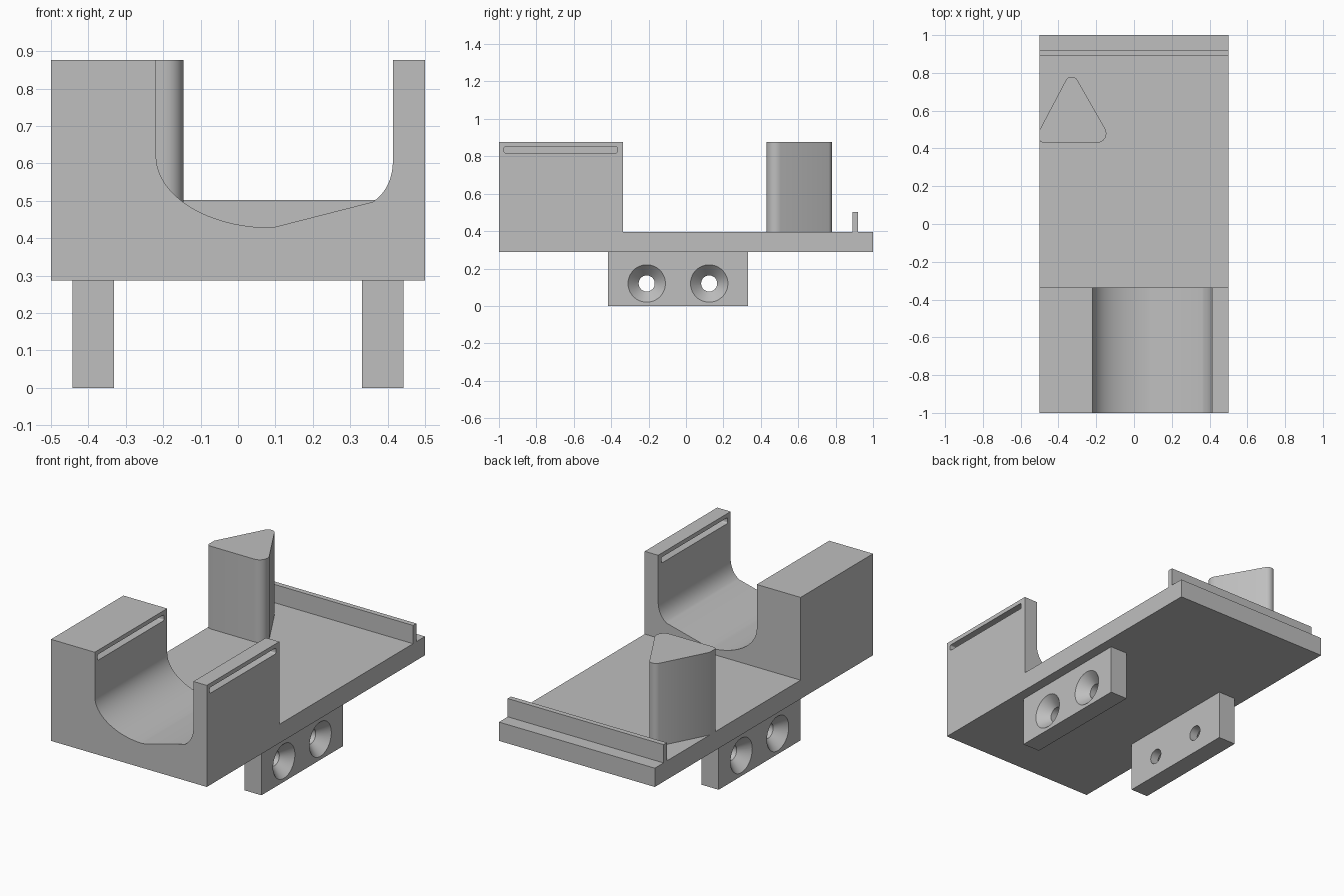
import bpy, bmesh, math
from mathutils import Vector

cube = bpy.data.objects.get("Cube")
if cube:
    bpy.data.objects.remove(cube, do_unlink=True)

grey = bpy.data.materials.new("plain grey")
grey.use_nodes = True
grey.diffuse_color = (0.52, 0.52, 0.52, 1)
grey.node_tree.nodes["Principled BSDF"].inputs["Base Color"].default_value = (0.52, 0.52, 0.52, 1)


def place(axis, u, v, w):
    """Profile coordinates (u, v) with w along the extrusion axis."""
    return {"x": (w, u, v), "y": (u, w, v), "z": (u, v, w)}[axis]


def loft(name, rings, axis):
    """Solid through (profile, position) rings with capped ends."""
    bm = bmesh.new()
    loops = [[bm.verts.new(place(axis, u, v, w)) for u, v in pts] for pts, w in rings]
    n = len(loops[0])
    for a, b in zip(loops, loops[1:]):
        for i in range(n):
            j = (i + 1) % n
            bm.faces.new((a[i], a[j], b[j], b[i]))
    bm.faces.new(loops[0])
    bm.faces.new(loops[-1])
    bmesh.ops.recalc_face_normals(bm, faces=bm.faces)
    mesh = bpy.data.meshes.new(name)
    bm.to_mesh(mesh)
    bm.free()
    mesh.materials.append(grey)
    obj = bpy.data.objects.new(name, mesh)
    bpy.context.collection.objects.link(obj)
    return obj


def prism(name, pts, axis, lo, hi):
    return loft(name, [(pts, lo), (pts, hi)], axis)


def rect(u0, u1, v0, v1):
    return [(u0, v0), (u1, v0), (u1, v1), (u0, v1)]


def circle(u, v, r, n=48):
    return [(u + r * math.cos(math.tau * i / n), v + r * math.sin(math.tau * i / n)) for i in range(n)]


def rounded(corners, radii, steps=8):
    """Counter-clockwise polygon with filleted corners."""
    out = []
    for i, r in enumerate(radii):
        p = Vector(corners[i])
        a = (Vector(corners[i - 1]) - p).normalized()
        b = (Vector(corners[(i + 1) % len(corners)]) - p).normalized()
        half = a.angle(b) / 2
        centre = p + (a + b).normalized() * r / math.sin(half)
        start = p + a * r / math.tan(half) - centre
        turn = math.pi - 2 * half
        for k in range(steps + 1):
            t = turn * k / steps
            c, s = math.cos(t), math.sin(t)
            out.append((centre.x + start.x * c - start.y * s, centre.y + start.x * s + start.y * c))
    return out


def combine(obj, tool, operation):
    """Apply a boolean and discard the tool."""
    mod = obj.modifiers.new("cut", "BOOLEAN")
    mod.operation, mod.object, mod.solver = operation, tool, "EXACT"
    bpy.context.view_layer.objects.active = obj
    bpy.ops.object.modifier_apply(modifier=mod.name)
    bpy.data.objects.remove(tool, do_unlink=True)


def finish(obj):
    bm = bmesh.new()
    bm.from_mesh(obj.data)
    bmesh.ops.remove_doubles(bm, verts=bm.verts, dist=1e-5)
    bmesh.ops.dissolve_limit(bm, angle_limit=0.001, verts=bm.verts, edges=bm.edges)
    bm.to_mesh(obj.data)
    bm.free()
    bpy.ops.object.select_all(action="DESELECT")
    obj.select_set(True)
    bpy.context.view_layer.objects.active = obj
    bpy.ops.object.shade_smooth_by_angle(angle=math.radians(30))


BOTTOM, DECK, TOP = 0.287, 0.396, 0.876
BLOCK_BACK = -0.336

# Deck plate with the thin rail near its back edge
deck_profile = [(-1, BOTTOM), (1, BOTTOM), (1, DECK), (0.92, DECK), (0.92, 0.502),
                (0.89, 0.502), (0.89, DECK), (-1, DECK)]
body = prism("deck_and_cradle", deck_profile, "x", -0.5, 0.5)

# Cradle block: elliptical left side, sloped floor, small curve on the right
trough = [(-0.219, TOP)]
for i in range(25):
    t = math.pi / 2 * i / 24
    trough.append((0.09 - 0.309 * math.cos(t), 0.62 - 0.192 * math.sin(t)))
p, q, r = Vector((0.36, 0.497)), Vector((0.41, 0.53)), Vector((0.414, 0.6))
for i in range(11):
    t = i / 10
    trough.append(tuple(p * (1 - t) ** 2 + q * 2 * t * (1 - t) + r * t * t))
trough.append((0.414, TOP))
block_profile = [(0.5, TOP), (0.5, BOTTOM), (-0.5, BOTTOM), (-0.5, TOP)] + trough
block = prism("cradle_block", block_profile, "y", -1, BLOCK_BACK)
combine(body, block, "UNION")

# Strap slot: through the thin wall, blind pocket in the thick wall
slot = rounded(rect(-0.973, -0.367, 0.818, 0.852), [0.008] * 4, 4)
combine(body, prism("slot_cutter", slot, "x", -0.3, 0.6), "DIFFERENCE")
finish(body)

# Rounded triangular post
post_outline = rounded([(-0.55, 0.43), (-0.11, 0.43), (-0.33, 0.815)], [0.045, 0.05, 0.035])
lo = min(u for u, v in post_outline)
post_outline = [(max(u, -0.5), v) for u, v in post_outline]
finish(prism("triangular_post", post_outline, "z", DECK, TOP))

# Mounting legs with countersunk screw holes facing outwards
for side, word in ((1, "left"), (-1, "right")):
    leg = prism(word + "_leg", rect(-0.416, 0.332, 0, BOTTOM), "x", side * 0.332, side * 0.442)
    for y in (-0.21, 0.124):
        rings = [(circle(y, 0.12, rad), side * x)
                 for rad, x in ((0.043, 0.3), (0.043, 0.382), (0.1, 0.442), (0.1, 0.47))]
        combine(leg, loft("screw_cutter", rings, "x"), "DIFFERENCE")
    finish(leg)
